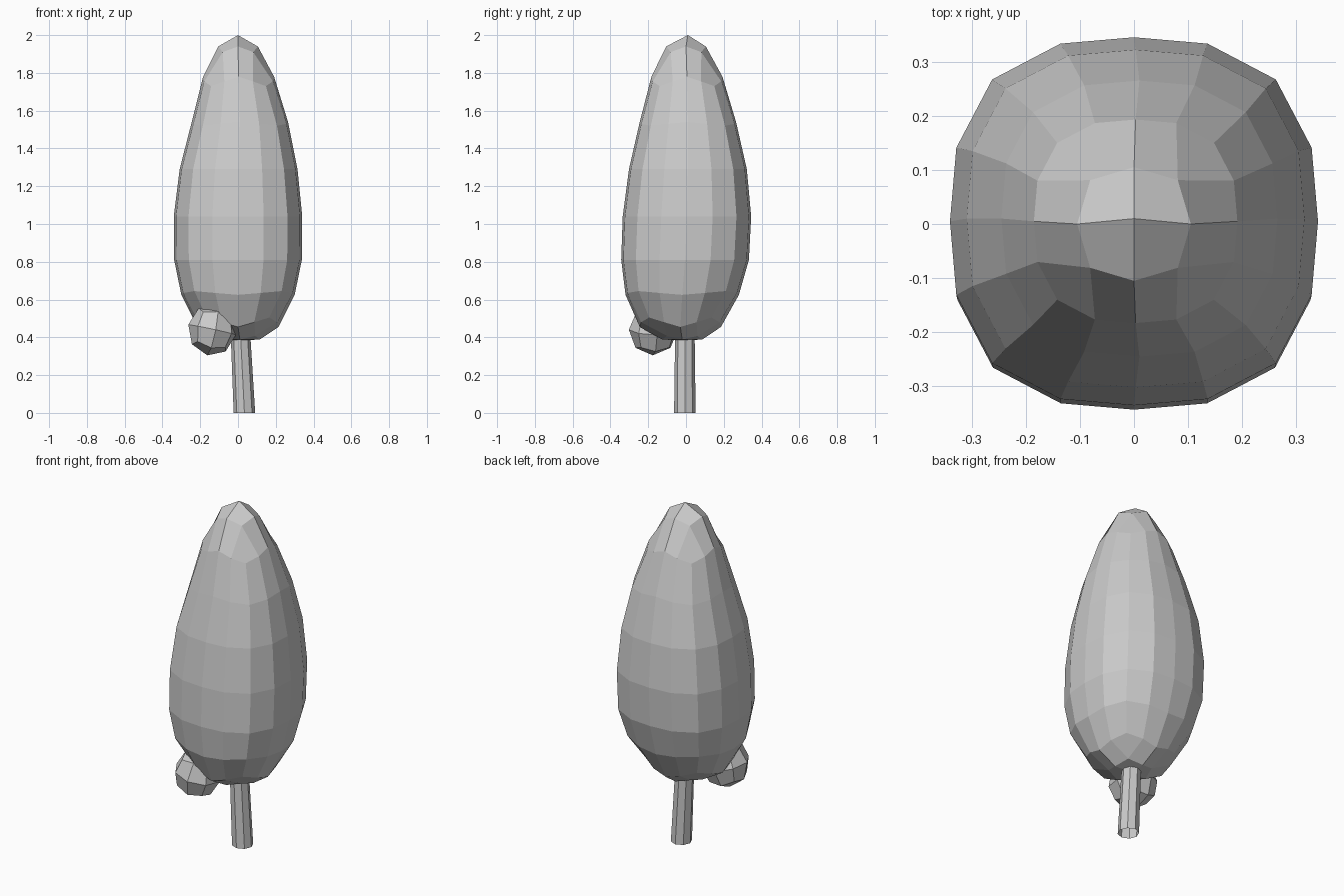
import bpy, bmesh
from math import pi, tan, atan2, cos, sin
from mathutils import Vector, Matrix

if "Cube" in bpy.data.objects:
    bpy.data.objects.remove(bpy.data.objects["Cube"])


def finish(bm, name):
    bmesh.ops.recalc_face_normals(bm, faces=bm.faces)
    mesh = bpy.data.meshes.new(name)
    bm.to_mesh(mesh)
    bm.free()
    obj = bpy.data.objects.new(name, mesh)
    bpy.context.collection.objects.link(obj)
    return obj


# Square loop around a cube-sphere: 8 * m points, rounded-square outline
def ring(bm, m, z, r, cx=0.0, cy=0.0, droop=0.0):
    verts = []
    n = 8 * m
    for i in range(n):
        ang = 2 * pi * i / n
        square = (1 - cos(4 * ang)) / 2
        rr = r * (1 + 0.09 * square)
        verts.append(bm.verts.new((cx + rr * cos(ang), cy + rr * sin(ang), z + droop * square)))
    return verts


# 4 x 4 quad cap: outer loop of 16, inner loop of 8, middle point
def cap(bm, outer, inner, pole):
    for q in range(4):
        c, d = 2 + 4 * q, 1 + 2 * q      # corner indices of the two loops
        bm.faces.new((outer[c - 1], outer[c], outer[c + 1], inner[d]))
        bm.faces.new((outer[c - 2], outer[c - 1], inner[d], inner[d - 1]))
        bm.faces.new((outer[c + 1], outer[(c + 2) % 16], inner[(d + 1) % 8], inner[d]))
        bm.faces.new((inner[d - 1], inner[d], inner[(d + 1) % 8], pole))


# Crown: tall egg (z, radius, centre x, centre y, corner droop)
profile = [(0.455, 0.215, 0.0, -0.03, 0.05), (0.625, 0.300, 0.0, -0.02, 0.02),
           (0.81, 0.338, 0, -0.005, 0), (1.04, 0.340, 0, 0.005, 0),
           (1.29, 0.312, 0.003, 0.01, 0), (1.54, 0.255, 0.01, 0.01, -0.02),
           (1.78, 0.188, 0.003, 0.005, -0.05)]
bm = bmesh.new()
loops = [ring(bm, 2, *p) for p in profile]
for a, b in zip(loops, loops[1:]):
    for i in range(16):
        j = (i + 1) % 16
        bm.faces.new((a[i], a[j], b[j], b[i]))
cap(bm, loops[0], ring(bm, 1, 0.388, 0.105, 0.01, -0.02, 0.02),
    bm.verts.new((0.01, -0.01, 0.385)))
cap(bm, loops[-1], ring(bm, 1, 1.94, 0.105, 0, 0, -0.03),
    bm.verts.new((0.0, 0.01, 2.0)))
finish(bm, "crown")

# Small leaf clump low on the front left
bm = bmesh.new()
bmesh.ops.create_cube(bm, size=2)
bmesh.ops.subdivide_edges(bm, edges=bm.edges[:], cuts=1, use_grid_fill=True)
turn = Matrix.Rotation(0.15, 3, 'Z') @ Matrix.Rotation(0.2, 3, 'Y')
for v in bm.verts:
    p = turn @ v.co.normalized()
    v.co = Vector((-0.137 + 0.13 * p.x, -0.172 + 0.132 * p.y, 0.44 + 0.138 * p.z))
finish(bm, "leaf_clump")

# Leaning trunk, open at the foot
bm = bmesh.new()
bmesh.ops.create_cone(bm, cap_ends=False, segments=8, radius1=0.057, radius2=0.05, depth=0.55)
for v in bm.verts:
    z = v.co.z + 0.275
    v.co = Vector((v.co.x + 0.034 - 0.05 * z, v.co.y - 0.006, z))
finish(bm, "trunk")
